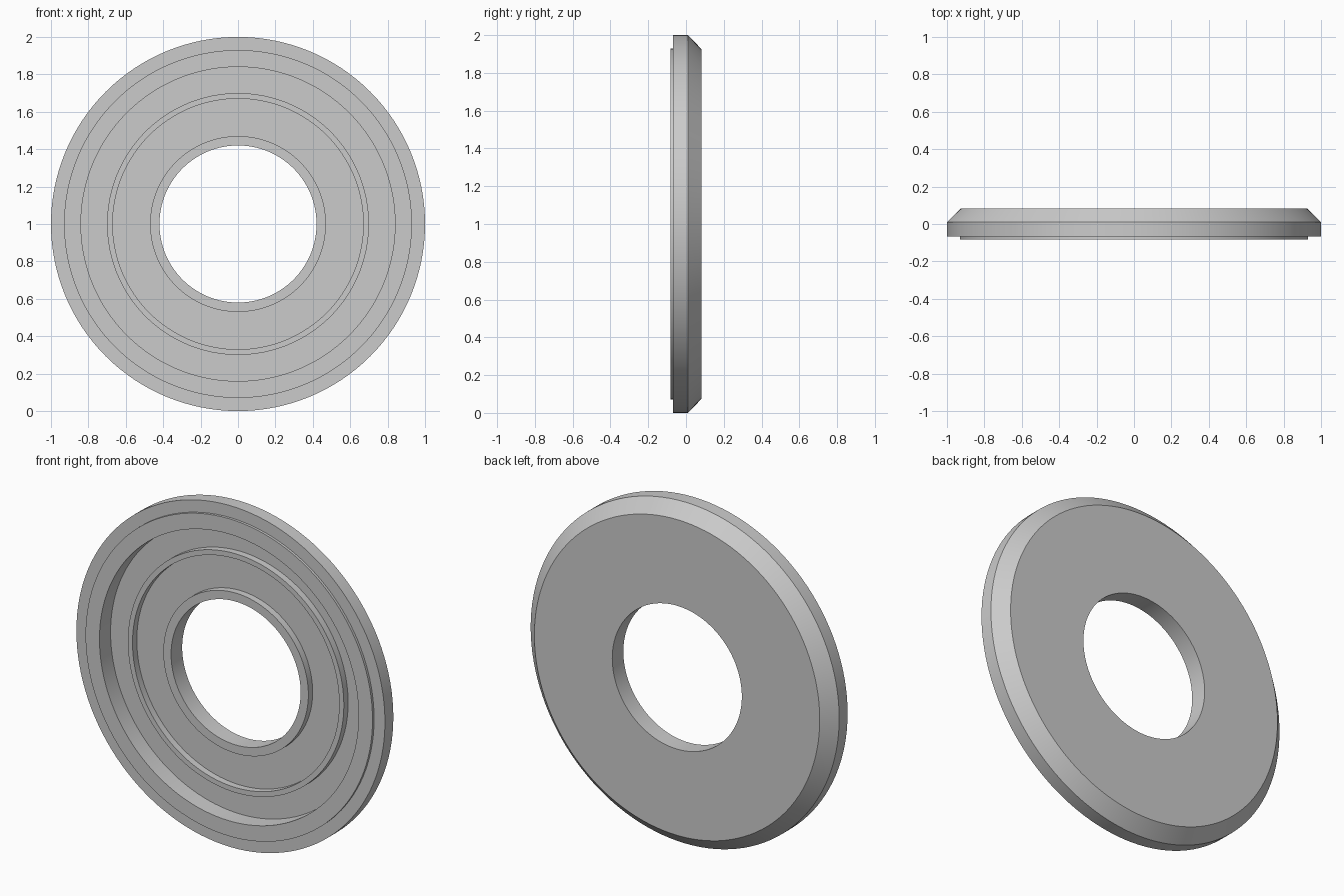
import bpy, bmesh, math
from mathutils import Vector

cube = bpy.data.objects.get("Cube")
if cube:
    bpy.data.objects.remove(cube, do_unlink=True)

# Single grey material
grey = bpy.data.materials.new("light grey")
grey.use_nodes = True
color = (0.6, 0.6, 0.6, 1)
grey.diffuse_color = color
grey.node_tree.nodes["Principled BSDF"].inputs["Base Color"].default_value = color

# Cross-section levels along y
FRONT, BACK = -0.083, 0.083
FLANGE, CHAMFER = -0.068, 0.01
RIDGE, FLOOR = -0.02, 0.02

# Closed cross-section as (radius, y)
profile = [
    (0.42, BACK), (0.925, BACK), (1.0, CHAMFER), (1.0, FLANGE),   # back and outer edge
    (0.93, FLANGE), (0.93, FRONT), (0.84, FRONT), (0.84, FLOOR),  # raised rim
    (0.70, FLOOR), (0.70, RIDGE), (0.67, RIDGE), (0.67, FLOOR),   # middle ridge
    (0.47, FLOOR), (0.47, RIDGE), (0.42, RIDGE),                  # hub collar
]

# Revolve the cross-section around the y axis
bm = bmesh.new()
verts = [bm.verts.new((r, y, 0)) for r, y in profile]
edges = [bm.edges.new((v, verts[(i + 1) % len(verts)])) for i, v in enumerate(verts)]
bmesh.ops.spin(bm, geom=verts + edges, cent=(0, 0, 0), axis=(0, 1, 0),
               angle=math.tau, steps=128, use_merge=True)
bmesh.ops.remove_doubles(bm, verts=bm.verts, dist=1e-4)
bmesh.ops.recalc_face_normals(bm, faces=bm.faces)
bmesh.ops.translate(bm, verts=bm.verts, vec=Vector((0, 0, 1)))

mesh = bpy.data.meshes.new("stepped_ring")
bm.to_mesh(mesh)
bm.free()
mesh.materials.append(grey)
ring = bpy.data.objects.new("stepped_ring", mesh)
bpy.context.collection.objects.link(ring)

# Smooth round walls, sharp steps
bpy.context.view_layer.objects.active = ring
ring.select_set(True)
bpy.ops.object.shade_smooth_by_angle(angle=math.radians(30))
